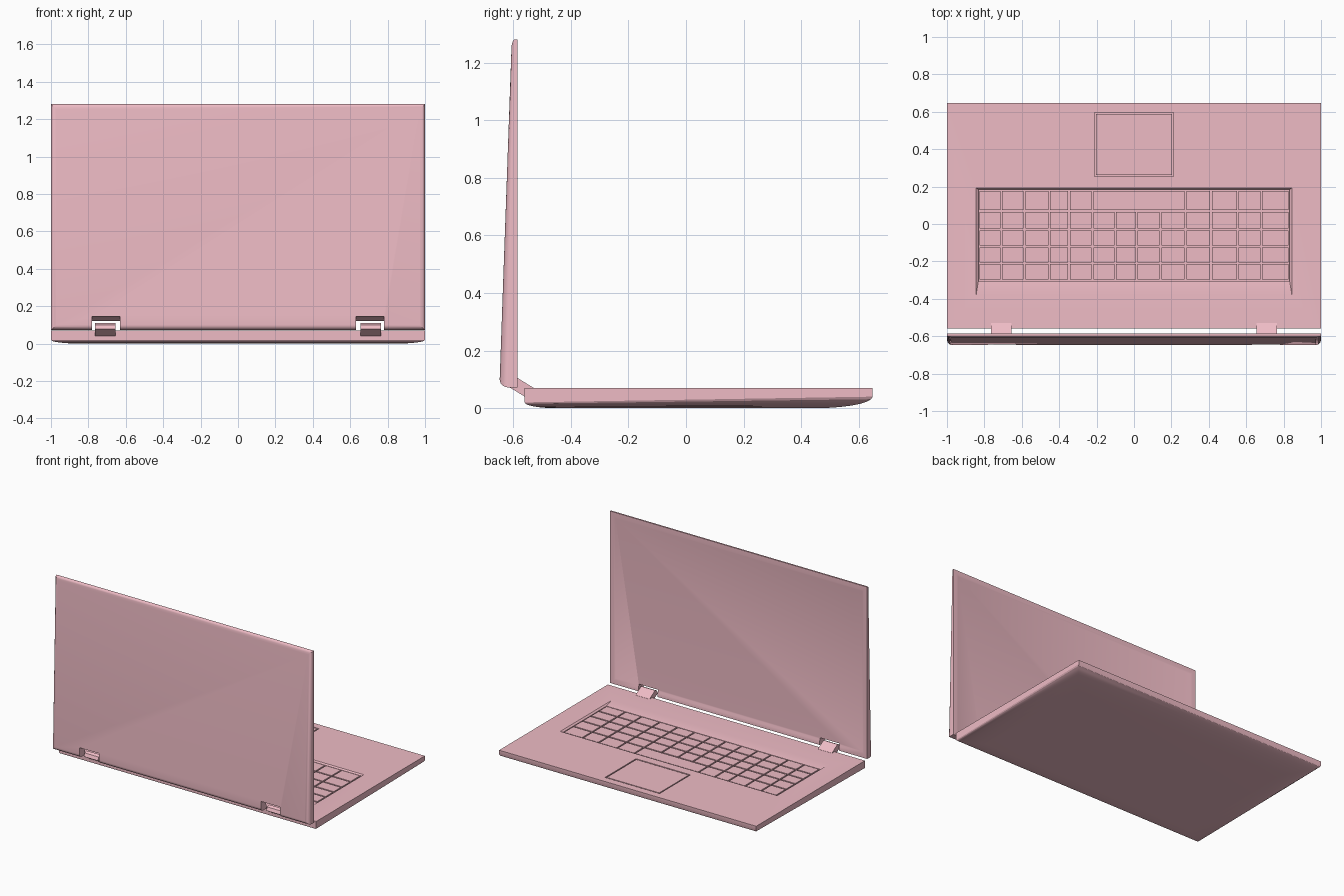
import bpy, bmesh, math

if "Cube" in bpy.data.objects:
    bpy.data.objects.remove(bpy.data.objects["Cube"])

rose = bpy.data.materials.new("rose")
rose.diffuse_color = (0.86, 0.5, 0.56, 1)
rose.use_nodes = True
rose.node_tree.nodes["Principled BSDF"].inputs["Base Color"].default_value = rose.diffuse_color


def loft(name, rings):
    """Skin a stack of closed rings and cap both ends."""
    bm = bmesh.new()
    vs = [[bm.verts.new(p) for p in r] for r in rings]
    n = len(rings[0])
    for a, b in zip(vs, vs[1:]):
        for i in range(n):
            j = (i + 1) % n
            bm.faces.new((a[i], a[j], b[j], b[i]))
    bm.faces.new(vs[0][::-1])
    bm.faces.new(vs[-1])
    bmesh.ops.recalc_face_normals(bm, faces=bm.faces)
    me = bpy.data.meshes.new(name)
    bm.to_mesh(me)
    bm.free()
    ob = bpy.data.objects.new(name, me)
    bpy.context.collection.objects.link(ob)
    me.materials.append(rose)
    return ob


def rect(x, y0, y1, z):
    return [(-x, y0, z), (x, y0, z), (x, y1, z), (-x, y1, z)]


def prism(name, profile, x0, x1):
    return loft(name, [[(x, y, z) for y, z in profile] for x in (x0, x1)])


def activate(ob):
    bpy.ops.object.select_all(action='DESELECT')
    ob.select_set(True)
    bpy.context.view_layer.objects.active = ob


def cut(ob, cutter):
    activate(ob)
    m = ob.modifiers.new("cut", 'BOOLEAN')
    m.operation, m.solver, m.object = 'DIFFERENCE', 'EXACT', cutter
    bpy.ops.object.modifier_apply(modifier=m.name)
    bpy.data.objects.remove(cutter)


def smooth(ob, deg=30):
    activate(ob)
    bpy.ops.object.shade_smooth_by_angle(angle=math.radians(deg))


# Base: flat deck, straight rim, softly bellied underside
BACK, FRONT, TOP = -0.56, 0.648, 0.07
rings = [rect(1, BACK, FRONT, TOP)]
STEPS = 7
for k in range(STEPS + 1):
    a = math.pi / 2 * k / STEPS
    s, c = 1 - math.cos(a), 1 - math.sin(a)
    y0, y1, x = BACK + 0.11 * s, FRONT - 0.2 * s, 1 - 0.16 * s
    zb, zf = 0.02 * c, 0.04 * c
    rings.append([(-x, y0, zb), (x, y0, zb), (x, y1, zf), (-x, y1, zf)])
base = loft("base", rings)

# Keyboard well with a ramp at the hinge side, and the trackpad pocket
cut(base, loft("well_cutter", [rect(0.846, -0.392, 0.194, 0.072),
                               rect(0.832, -0.305, 0.184, 0.061),
                               rect(0.832, -0.304, 0.184, 0.042)]))
cut(base, loft("pad_cutter", [rect(0.212, 0.253, 0.597, 0.08),
                              rect(0.212, 0.253, 0.597, 0.055)]))
smooth(base)

# Trackpad
loft("trackpad", [rect(0.204, 0.261, 0.589, 0.05), rect(0.204, 0.261, 0.589, 0.0695)])

# Keys: five rows, with a wide space bar in the row nearest the trackpad
cols = [-0.83, -0.71, -0.585, -0.453, -0.348, -0.222, -0.1,
        0.015, 0.142, 0.275, 0.412, 0.555, 0.68, 0.83]
rows = [0.182, 0.07, -0.03, -0.12, -0.21, -0.302]
GAP = 0.005
for r, (y1, y0) in enumerate(zip(rows, rows[1:])):
    xs = [x for x in cols if r or not -0.2 < x < 0.2]
    for x0, x1 in zip(xs, xs[1:]):
        name = "space_bar" if x1 - x0 > 0.3 else "key"
        prism(name, [(y0 + GAP, 0.04), (y1 - GAP, 0.04),
                     (y1 - GAP, 0.063), (y0 + GAP, 0.063)], x0 + GAP, x1 - GAP)

# Lid: upright wedge, thicker at the bottom, rounded toward the outer face
FACE, LOW, HIGH = -0.585, 0.072, 1.28


def lid_ring(inset, frac):
    out = []
    x, z0, z1 = 1 - inset, LOW + inset, HIGH - inset
    for px, pz in ((-x, z0), (x, z0), (x, z1), (-x, z1)):
        thick = 0.063 - 0.043 * (pz - LOW) / (HIGH - LOW)
        out.append((px, FACE - thick * frac, pz))
    return out


# Shallow screen recess first, then the rim and the rounded outer edge
rings = [lid_ring(0.04, 0.09), lid_ring(0.028, 0), lid_ring(0, 0)]
for k in range(7):
    a = math.pi / 2 * k / 6
    rings.append(lid_ring(0.028 * (1 - math.cos(a)), 0.5 + 0.5 * math.sin(a)))
lid = loft("lid", rings)

# Hinges and the notches around them
notch = [(-0.7, 0.0), (-0.5, 0.0), (-0.5, 0.12), (-0.59, 0.12), (-0.64, 0.145), (-0.7, 0.145)]
arm = [(-0.622, 0.078), (-0.612, 0.1), (-0.592, 0.109), (-0.53, 0.071), (-0.53, 0.045), (-0.56, 0.04)]
for side in (-1, 1):
    cut(lid, prism("notch_cutter", notch, side * 0.63, side * 0.78))
    prism("hinge", arm, side * 0.655, side * 0.764)
smooth(lid)
